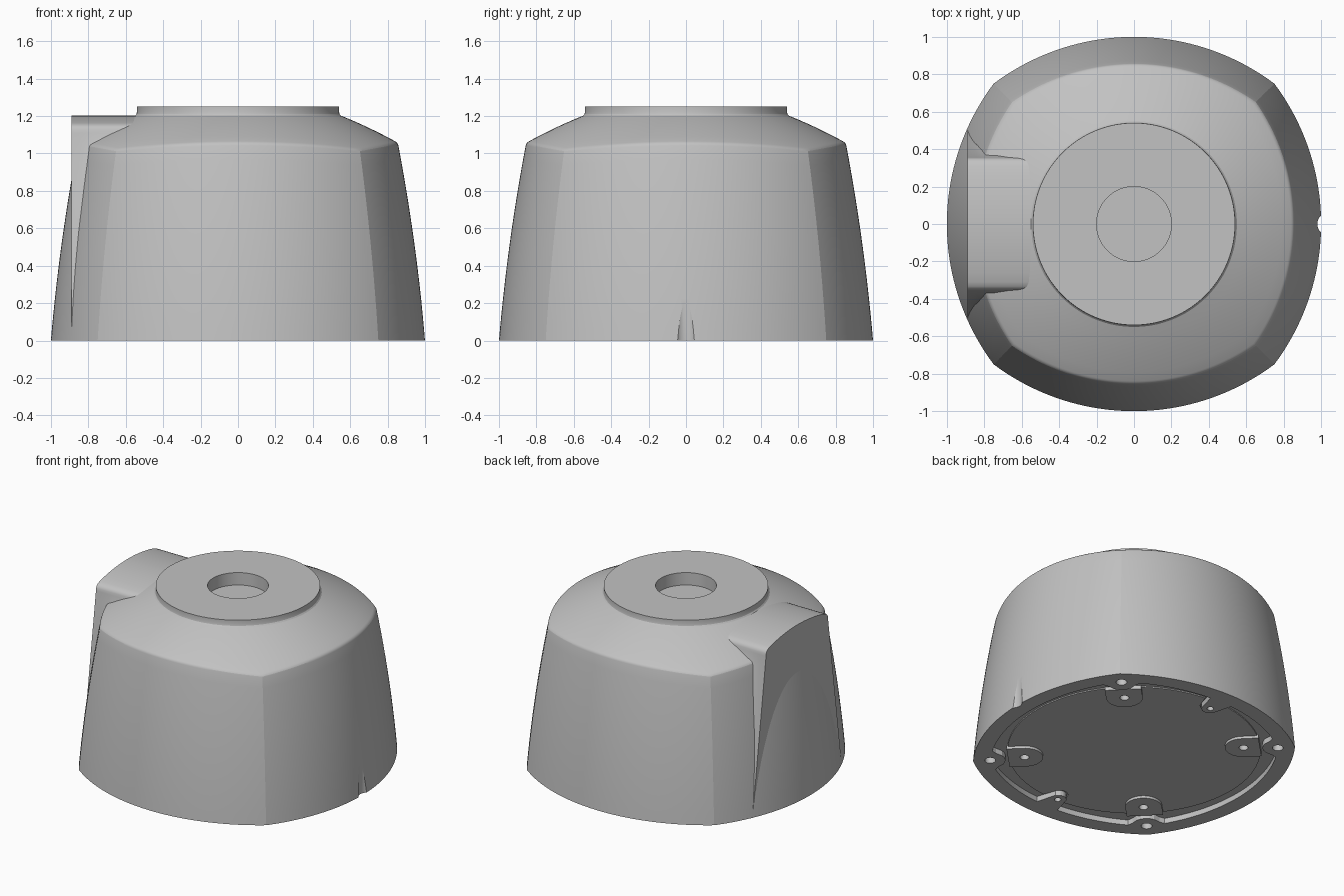
import bpy, bmesh
from math import cos, sin, pi, sqrt, radians
from mathutils import Matrix

cube = bpy.data.objects.get("Cube")
if cube:
    bpy.data.objects.remove(cube, do_unlink=True)

grey = bpy.data.materials.new("light_grey")
grey.use_nodes = True
colour = (0.54, 0.54, 0.54, 1)
grey.diffuse_color = colour
grey.node_tree.nodes["Principled BSDF"].inputs["Base Color"].default_value = colour

N = 192
ANGLES = [2 * pi * i / N for i in range(N)]
SIGNS = [(a, b) for a in (-1, 1) for b in (-1, 1)]


def add_object(name, bm):
    bmesh.ops.recalc_face_normals(bm, faces=bm.faces)
    mesh = bpy.data.meshes.new(name)
    bm.to_mesh(mesh)
    bm.free()
    mesh.materials.append(grey)
    obj = bpy.data.objects.new(name, mesh)
    bpy.context.collection.objects.link(obj)
    return obj


def loft(bm, rings):
    """Skin a list of equal-length rings and cap both ends."""
    rows = [[bm.verts.new(p) for p in ring] for ring in rings]
    n = len(rows[0])
    for low, high in zip(rows, rows[1:]):
        for i in range(n):
            j = (i + 1) % n
            bm.faces.new((low[i], low[j], high[j], high[i]))
    bm.faces.new(rows[0][::-1])
    bm.faces.new(rows[-1])


def add_cylinder(bm, x, y, r, z0, z1, sides=32):
    bmesh.ops.create_cone(bm, cap_ends=True, segments=sides, radius1=r, radius2=r,
                          depth=z1 - z0, matrix=Matrix.Translation((x, y, (z0 + z1) / 2)))


def smooth(obj, angle):
    bpy.ops.object.select_all(action="DESELECT")
    obj.select_set(True)
    bpy.context.view_layer.objects.active = obj
    bpy.ops.object.shade_smooth_by_angle(angle=radians(angle))


def cut(obj, cutter):
    """Apply a boolean difference."""
    mod = obj.modifiers.new("cut", "BOOLEAN")
    mod.operation = "DIFFERENCE"
    mod.solver = "EXACT"
    mod.object = cutter
    graph = bpy.context.evaluated_depsgraph_get()
    mesh = bpy.data.meshes.new_from_object(obj.evaluated_get(graph))
    obj.modifiers.clear()
    obj.data = mesh


# Plan shape: four wide arcs meeting at corners, inset by d
def plan(t, d):
    a = max(abs(cos(t)), abs(sin(t)))
    return -0.25 * a + sqrt(0.0625 * a * a - 0.0625 + (1.25 - d) ** 2)


def wall_radius(t, z):
    return plan(t, 0.085 * z + 0.05 * z * z)


def roof_z(r):
    x = r - 0.55
    return 1.202 - 0.4 * x - 0.25 * x * x


def wall_top(t):
    z = 1.05
    for _ in range(12):
        z = roof_z(wall_radius(t, z))
    return z


# Underside recess: inset plan with lobes left around the screw holes
LOBES = [(0.67 * a, 0.67 * b, 0.1) for a, b in SIGNS] + [(0, 0.78, 0.06), (0, -0.78, 0.06)]


def recess(t):
    r = plan(t, 0.11)
    for x, y, rad in LOBES:
        along = x * cos(t) + y * sin(t)
        off = x * sin(t) - y * cos(t)
        if along > 0 and abs(off) < rad:
            r = min(r, along - sqrt(rad * rad - off * off))
    return r


def plate_edge(t):
    return min(0.83, recess(t) - 0.015)


def ring(point):
    """Ring from a function giving (radius, height) at each angle."""
    out = []
    for t in ANGLES:
        r, z = point(t)
        out.append((r * cos(t), r * sin(t), z))
    return out


def wall_point(t, f):
    z = (wall_top(t) - 0.014) * f
    return wall_radius(t, z), z


def roof_point(t, f):
    edge = wall_radius(t, wall_top(t))
    r = edge + (0.55 - edge) * f
    return r, roof_z(r)


def shoulder_point(t, f):
    """Small rounded edge between wall and roof."""
    pts = zip(wall_point(t, 1), roof_point(t, 0), roof_point(t, 0.05))
    return [(1 - f) ** 2 * a + 2 * f * (1 - f) * b + f * f * c for a, b, c in pts]


# Body: underside, walls, roof, flange and blind centre hole in one skin
rings = [ring(lambda t: (plate_edge(t), 0.03)), ring(lambda t: (plate_edge(t), 0.038)),
         ring(lambda t: (recess(t), 0.038)), ring(lambda t: (recess(t), 0))]
rings += [ring(lambda t: wall_point(t, k / 14)) for k in range(14)]
rings += [ring(lambda t: shoulder_point(t, k / 4)) for k in range(5)]
rings += [ring(lambda t: roof_point(t, 0.05 + 0.95 * k / 6)) for k in range(1, 7)]
for r, z in [(0.543, 1.21), (0.54, 1.222), (0.54, 1.25), (0.2, 1.25), (0.2, 1.16)]:
    rings.append(ring(lambda t: (r, z)))
bm = bmesh.new()
loft(bm, rings)
body = add_object("housing_body", bm)

# Raised pads under the plate: round inside, straight towards the rim
bm = bmesh.new()
for a, b in SIGNS:
    outline = [(0.83, 0.12)]
    for k in range(25):
        t = pi / 2 + pi * k / 24
        outline.append((0.72 + 0.12 * cos(t), 0.12 * sin(t)))
    outline.append((0.83, -0.12))
    s = sqrt(0.5)
    loft(bm, [[(s * (a * u - b * v), s * (b * u + a * v), z) for u, v in outline]
              for z in (0.012, 0.06)])
pads = add_object("mounting_pads", bm)

# Screw holes and the side notch
bm = bmesh.new()
for a, b in SIGNS:
    add_cylinder(bm, 0.67 * a, 0.67 * b, 0.036, -0.1, 0.15)
    add_cylinder(bm, 0.51 * a, 0.51 * b, 0.03, -0.1, 0.15)
for y in (-0.78, 0.78):
    add_cylinder(bm, 0, y, 0.022, -0.1, 0.15)
add_cylinder(bm, 1.042, 0, 0.062, -0.1, 0.5, 48)
cutter = add_object("hole_cutter", bm)
cutter.hide_render = True
cut(body, cutter)
cut(pads, cutter)
bpy.data.objects.remove(cutter, do_unlink=True)


# Side outlet: flat-faced block with flared sides and an arched, rounded top
def outlet_ring(h, flare, z):
    half = [(-0.89, h), (-0.85, h + 0.06 * flare), (-0.82, h + 0.2 * flare),
            (-0.78, h + 0.5 * flare), (-0.74, h + flare), (-0.5, h + flare)]
    return [(x, y, z) for x, y in half] + [(x, -y, z) for x, y in half[::-1]]


rings = []
for k in range(15):
    z = 0.05 + 1.06 * k / 14
    rings.append(outlet_ring(0.355 + 0.155 * (1 - z / 1.11), 0.08 * min(1, (1.11 - z) / 0.45), z))
for h, z in [(0.353, 1.128), (0.346, 1.143), (0.333, 1.154), (0.31, 1.163)]:
    rings.append(outlet_ring(h, 0, z))
for h in (0.26, 0.2, 0.14, 0.08, 0.02):
    rings.append(outlet_ring(h, 0, 1.202 - 0.4 * h * h))
bm = bmesh.new()
loft(bm, rings)
outlet = add_object("side_outlet", bm)

smooth(body, 14.5)
smooth(pads, 30)
smooth(outlet, 35)
